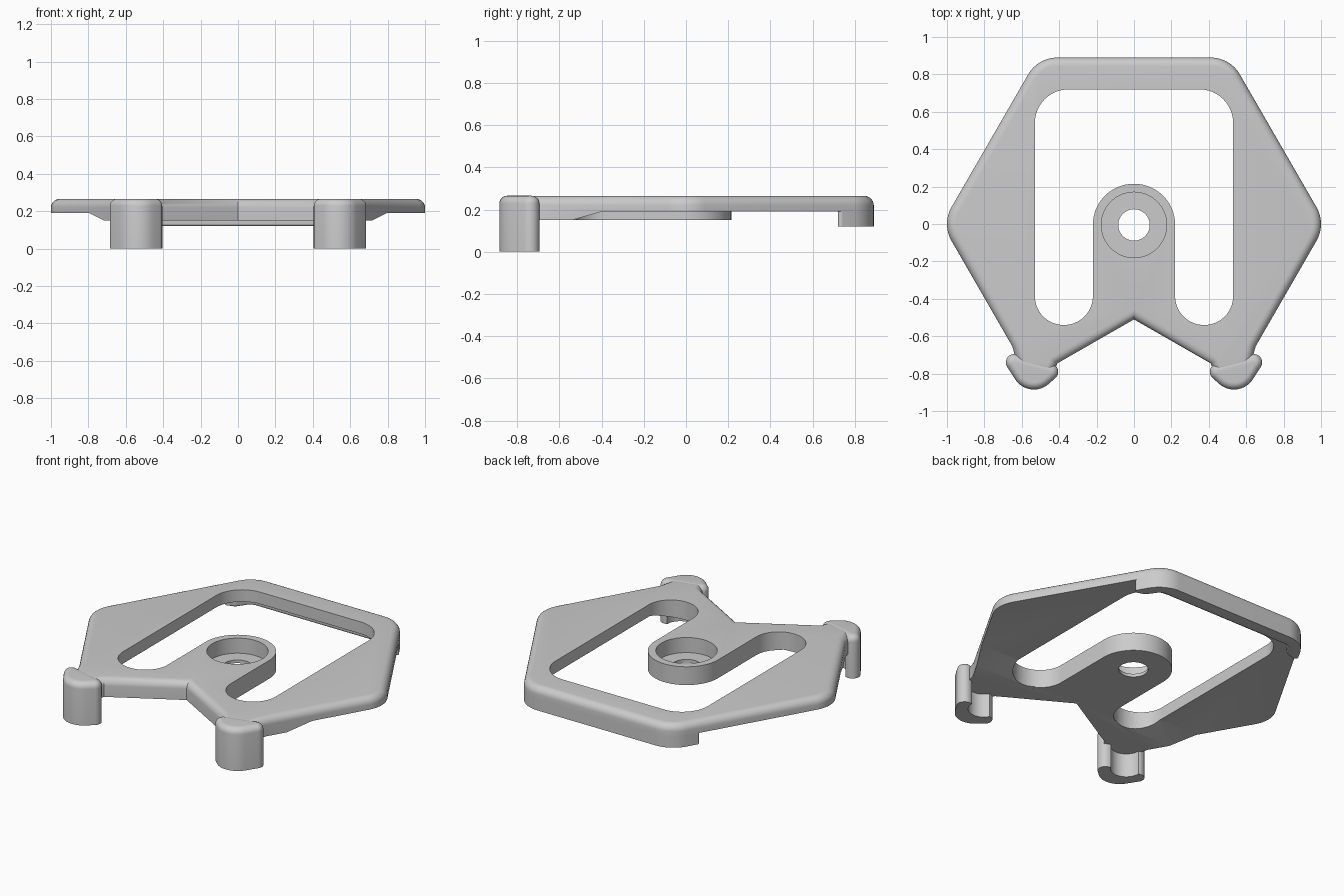
import bpy, bmesh, math
from mathutils import Vector, Matrix

cube = bpy.data.objects.get("Cube")
if cube:
    bpy.data.objects.remove(cube)

APOTHEM, TOP, PLATE_Z, THICK_Z, LIP_Z = 0.89, 0.265, 0.19, 0.15, 0.12
COS30 = math.cos(math.pi / 6)

grey = bpy.data.materials.new("plain grey")
grey.use_nodes = True
grey.diffuse_color = (0.6, 0.6, 0.6, 1)
grey.node_tree.nodes["Principled BSDF"].inputs["Base Color"].default_value = grey.diffuse_color


def mirrored(half):
    """Close a right-hand outline by reflecting it across x = 0."""
    return half + [(-x, y, r) for x, y, r in reversed(half) if x > 0]


def rounded(corners, steps=12):
    """Outline from (x, y, radius) corners."""
    out = []
    for i, (x, y, r) in enumerate(corners):
        p = Vector((x, y))
        if r == 0:
            out.append(p)
            continue
        u = (Vector(corners[i - 1][:2]) - p).normalized()
        v = (Vector(corners[(i + 1) % len(corners)][:2]) - p).normalized()
        half = u.angle(v) / 2
        c = p + (u + v).normalized() * (r / math.sin(half))
        t = r / math.tan(half)
        a, b = (p + u * t - c).normalized(), (p + v * t - c).normalized()
        out += [c + a.slerp(b, k / steps).normalized() * r for k in range(steps + 1)]
    return [p for i, p in enumerate(out) if (p - out[i - 1]).length > 1e-4]


def circle(x, y, r, n=48):
    return [Vector((x + r * math.cos(2 * math.pi * k / n),
                    y + r * math.sin(2 * math.pi * k / n))) for k in range(n)]


def hull(points):
    """Convex outline around 2D points."""
    pts = sorted((p.x, p.y) for p in points)

    def chain(seq):
        h = []
        for p in seq:
            while len(h) > 1 and ((h[-1][0] - h[-2][0]) * (p[1] - h[-2][1])
                                  - (h[-1][1] - h[-2][1]) * (p[0] - h[-2][0])) <= 1e-7:
                h.pop()
            h.append(p)
        return h[:-1]
    return [Vector(p) for p in chain(pts) + chain(pts[::-1])]


def prism(name, outline, z0, z1, bevel=0, pick=None, matrix=None):
    """Extrude an outline; round the edges chosen by pick."""
    bm = bmesh.new()
    low = bm.faces.new([bm.verts.new((p.x, p.y, z0)) for p in outline])
    ext = bmesh.ops.extrude_face_region(bm, geom=[low], use_keep_orig=True)
    for v in ext["geom"]:
        if isinstance(v, bmesh.types.BMVert):
            v.co.z = z1
    bmesh.ops.recalc_face_normals(bm, faces=bm.faces)
    if bevel:
        edges = [e for e in bm.edges if pick(*e.verts)]
        bmesh.ops.bevel(bm, geom=edges, offset=bevel, segments=6, profile=0.5,
                        affect='EDGES', clamp_overlap=False)
    if matrix:
        bm.transform(matrix)
        bmesh.ops.recalc_face_normals(bm, faces=bm.faces)
    mesh = bpy.data.meshes.new(name)
    bm.to_mesh(mesh)
    bm.free()
    mesh.materials.append(grey)
    obj = bpy.data.objects.new(name, mesh)
    bpy.context.collection.objects.link(obj)
    return obj


def activate(obj):
    bpy.ops.object.select_all(action='DESELECT')
    obj.select_set(True)
    bpy.context.view_layer.objects.active = obj


def cut(obj, cutter):
    cutter.hide_render = True
    mod = obj.modifiers.new("cut", 'BOOLEAN')
    mod.operation, mod.solver, mod.object = 'DIFFERENCE', 'EXACT', cutter
    activate(obj)
    bpy.ops.object.modifier_apply(modifier=mod.name)
    bpy.data.objects.remove(cutter)


def top_rim(a, b):
    return min(a.co.z, b.co.z) > TOP - 0.002


def lip_inner_rim(a, b):
    m = (a.co + b.co) / 2
    reach = max(m.y, COS30 * abs(m.x) + m.y / 2)
    return max(a.co.z, b.co.z) < LIP_Z + 0.001 and reach < 0.85


# Hexagonal plate with a V notch at the front
corner = APOTHEM / COS30
plate_half = [(0, -0.51, 0), (0.41, -0.745, 0), (0.435, -0.81, 0), (0.62, -0.77, 0),
              (0.65, -0.655, 0), (corner, 0, 0.18), (corner / 2, APOTHEM, 0.18)]
plate = prism("plate", rounded(mirrored(plate_half)), THICK_Z, TOP, 0.045, top_rim)

# Large opening that leaves the central tongue
opening = [(0.22, 0.215, 0.219), (0.22, -0.54, 0.154), (0.53, -0.54, 0.154), (0.53, 0.72, 0.18)]
cut(plate, prism("opening_cutter", rounded(mirrored(opening), 16), 0, 1))

# Thinner underside with ramps beside the tongue
ramp = [Vector(p) for p in ((-0.575, 0.14), (-0.4, PLATE_Z), (1.2, PLATE_Z), (1.2, 0), (-0.575, 0))]
yz_to_xyz = Matrix(((0, 0, 1, 0), (1, 0, 0, 0), (0, 1, 0, 0), (0, 0, 0, 1)))
for x0, x1 in ((0.3, 1.2), (-1.2, -0.3)):
    cut(plate, prism("ramp_cutter", ramp, x0, x1, matrix=yz_to_xyz))
rail = [Vector(p) for p in ((-0.35, 0.4), (0.35, 0.4), (0.35, 1.2), (-0.35, 1.2))]
cut(plate, prism("rail_cutter", rail, 0, PLATE_Z))

# Screw hole and its recess
cut(plate, prism("recess_cutter", circle(0, -0.005, 0.175, 64), 0.17, 1))
cut(plate, prism("hole_cutter", circle(0, -0.005, 0.084), 0, 1))

# Back lip, thin in the middle with thicker ends
side_x = (APOTHEM - 0.72 / 2) / COS30
lip_half = [(0.47, 0.805, 0.05), (0.53, 0.72, 0.035), (side_x, 0.72, 0.015),
            (corner / 2, APOTHEM, 0.18)]
lip = prism("back_lip", rounded(mirrored(lip_half)), LIP_Z, PLATE_Z, 0.015, lip_inner_rim)

# Front legs, hollowed on the inside below the plate
legs = []
for side, label in ((1, "left"), (-1, "right")):
    lobes = circle(side * 0.45, -0.79, 0.045, 40) + circle(side * 0.64, -0.74, 0.045, 40)
    lobes += [p for p in circle(side * 0.535, -0.765, 0.12, 40) if p.y < -0.765]
    leg = prism(label + "_front_leg", hull(lobes), 0, TOP + 0.0005, 0.038, top_rim)
    cut(leg, prism("groove_cutter", circle(side * 0.53, -0.70, 0.09), -0.1, THICK_Z))
    legs.append(leg)

for obj in [plate, lip] + legs:
    activate(obj)
    bpy.ops.object.shade_smooth_by_angle(angle=math.radians(35))
